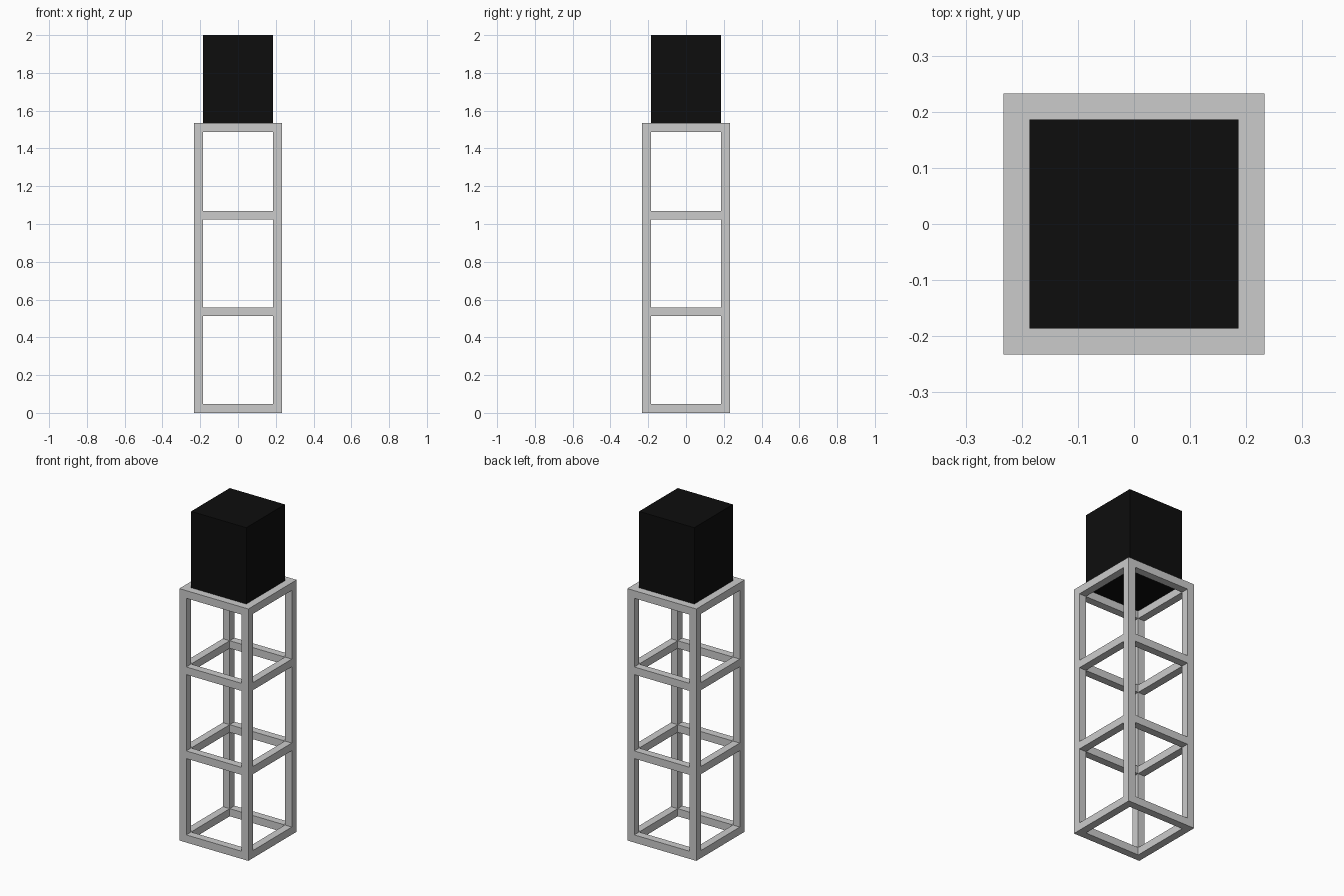
import bpy

if "Cube" in bpy.data.objects:
    bpy.data.objects.remove(bpy.data.objects["Cube"])

U = 2.0 / 43          # bar thickness; the whole model is 43 bars tall
OUT = 5 * U           # half width of the frame
MID = OUT - U / 2     # centre line of the bars


def box(name, centre, size):
    bpy.ops.mesh.primitive_cube_add(size=1, location=centre)
    ob = bpy.context.object
    ob.name = name
    ob.scale = size
    bpy.ops.object.transform_apply(location=False, rotation=False, scale=True)
    return ob


# Four corner posts
for sx in (-1, 1):
    for sy in (-1, 1):
        box("corner_post", (sx * MID, sy * MID, 16.5 * U), (U, U, 33 * U))

# Four levels of horizontal rails between the posts
for level in (0, 11, 22, 32):
    z = (level + 0.5) * U
    for s in (-1, 1):
        box("front_back_rail", (0, s * MID, z), (8 * U, U, U))
        box("side_rail", (s * MID, 0, z), (U, 8 * U, U))

# Black block standing on the frame
block = box("top_block", (0, 0, 38 * U), (8 * U, 8 * U, 10 * U))
black = bpy.data.materials.new("black")
black.diffuse_color = (0.004, 0.004, 0.004, 1)
black.use_nodes = True
black.node_tree.nodes["Principled BSDF"].inputs["Base Color"].default_value = black.diffuse_color
block.data.materials.append(black)
